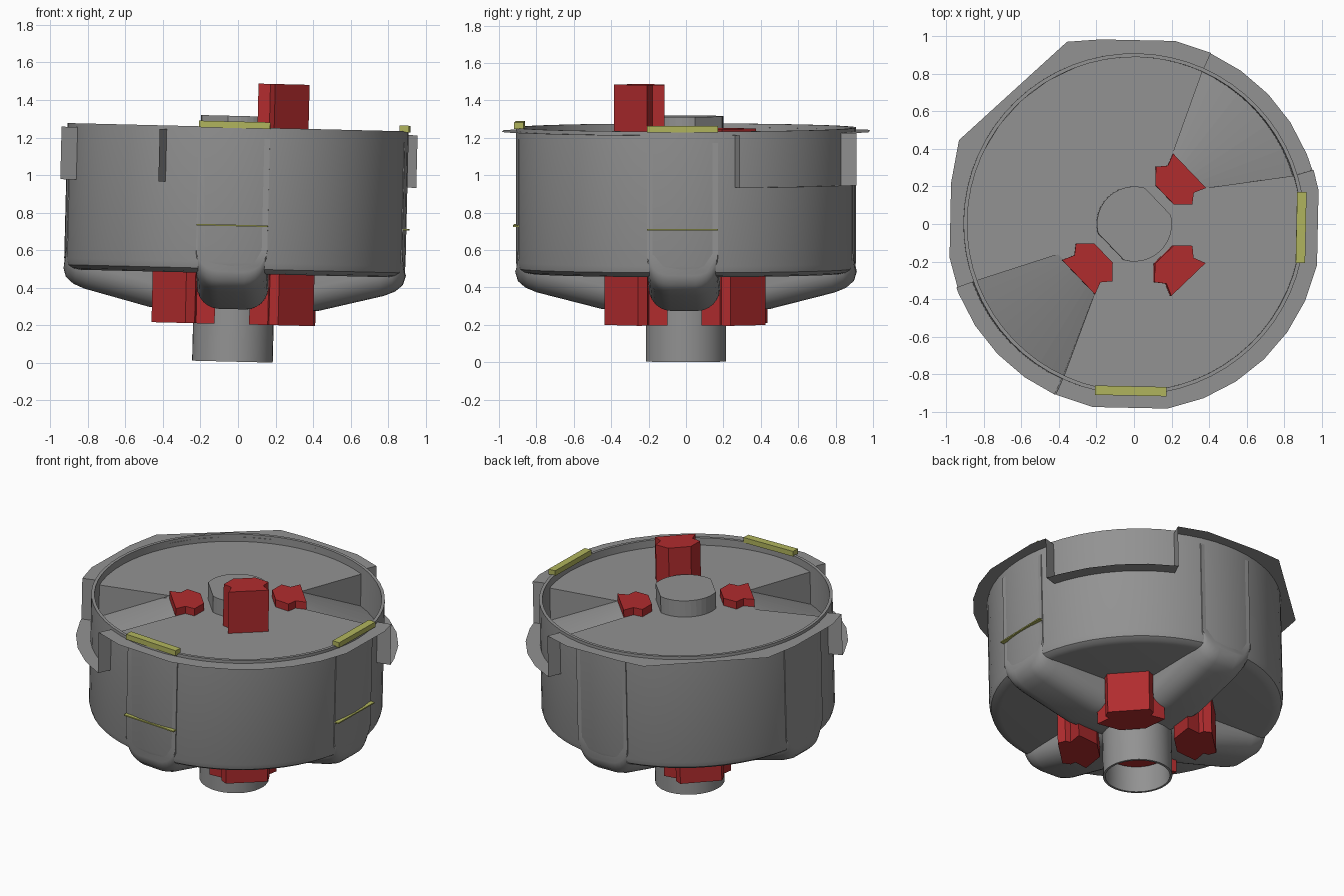
import bpy
import bmesh
from math import sin, cos, pi, radians, sqrt
from mathutils import Matrix, Vector

cube = bpy.data.objects.get("Cube")
if cube:
    bpy.data.objects.remove(cube, do_unlink=True)


def material(name, color):
    m = bpy.data.materials.new(name)
    m.use_nodes = True
    m.diffuse_color = (*color, 1)
    m.node_tree.nodes["Principled BSDF"].inputs["Base Color"].default_value = (*color, 1)
    return m


GREY = material("grey metal", (0.29, 0.29, 0.29))
RED = material("red", (0.44, 0.025, 0.027))
YELLOW = material("yellow", (0.44, 0.46, 0.11))
parts = []


def build(name, faces, mat, smooth=False, recalc=True):
    """Make an object from polygons given as lists of points."""
    bm = bmesh.new()
    for f in faces:
        bm.faces.new([bm.verts.new(p) for p in f])
    bmesh.ops.remove_doubles(bm, verts=bm.verts, dist=0.0004)
    if recalc:
        bmesh.ops.recalc_face_normals(bm, faces=bm.faces)
    me = bpy.data.meshes.new(name)
    bm.to_mesh(me)
    bm.free()
    me.materials.append(mat)
    ob = bpy.data.objects.new(name, me)
    bpy.context.collection.objects.link(ob)
    if smooth:
        bpy.ops.object.select_all(action='DESELECT')
        ob.select_set(True)
        bpy.context.view_layer.objects.active = ob
        bpy.ops.object.shade_smooth_by_angle(angle=radians(35))
    parts.append(ob)
    return ob


def polar(r, deg, z):
    return Vector((r * cos(radians(deg)), r * sin(radians(deg)), z))


def strips(rows, closed=False):
    """Quads between consecutive rows of points."""
    out = []
    for a, b in zip(rows, rows[1:]):
        n = len(a)
        for i in range(n if closed else n - 1):
            j = (i + 1) % n
            out.append([a[i], a[j], b[j], b[i]])
    return out


def lathe(profile, n=64):
    return strips([[polar(r, 360 * i / n, z) for i in range(n)] for r, z in profile], True)


def prism(outline, z0, z1):
    low = [Vector((x, y, z0)) for x, y in outline]
    high = [Vector((x, y, z1)) for x, y in outline]
    return [low, high] + strips([low, high], True)


RIM, DISC, FLANGE, STEP = 0.89, 1.20, 1.23, 0.95

# drum wall with rounded lower edge and thin rim
build("drum", lathe([(0.1, 0.47), (0.84, 0.47), (0.875, 0.478), (0.9, 0.495), (0.91, 0.53),
                     (0.91, 1.25), (RIM, 1.25), (RIM, 0.93)]), GREY, True)

# rounded arms crossing beneath the drum and running up its sides
HALF, FILLET = 0.19, 0.12


def arm_section(r, z):
    pts = []
    for side in (-1, 1):
        arc = [(side * HALF, 1.19), (side * HALF, 0.56)]
        for k in range(7):
            a = k * pi / 12
            arc.append((side * (HALF - FILLET * (1 - cos(a))), z + FILLET * (1 - sin(a))))
        pts += arc if side < 0 else arc[::-1]
    s = 1 if r > 0 else -1
    return [Vector((s * sqrt(max(r * r - t * t, 0)), t, h)) for t, h in pts]


half = [(0.45, 0.28), (0.8, 0.37), (0.86, 0.395), (0.9, 0.43), (0.915, 0.48)]
stations = [(-r, z) for r, z in reversed(half)] + half
rows = [arm_section(r, z) for r, z in stations]
arm = strips(rows) + [rows[0], rows[-1]]
build("arm_side", arm, GREY, True)
turn = Matrix.Rotation(pi / 2, 3, 'Z')
build("arm_front", [[turn @ p for p in f] for f in arm], GREY, True)

# two ramped slots: edge angles and inner corners
slots = [(18, 67, (0.38, 0.20), (0.20, 0.38)),
         (201, 246.5, (-0.40, -0.17), (-0.20, -0.37))]


def arc(a, b, r, z, n=10):
    return [polar(r, a + (b - a) * i / n, z) for i in range(n + 1)]


# top disc, cut out where the slots are
disc = []
for k, (a, b, p, q) in enumerate(slots):
    end = slots[1][0] if k == 0 else slots[0][0] + 360
    disc += [Vector((*p, DISC)), Vector((*q, DISC))] + arc(b, end, RIM, DISC, 30)
build("top_disc", [disc], GREY)

for k, (a, b, p, q) in enumerate(slots):
    p, q = Vector((*p, DISC)), Vector((*q, DISC))
    inner = [p.lerp(q, i / 10) for i in range(11)]
    build("slot_ramp_%d" % k, strips([inner, arc(a, b, RIM, STEP + 0.03)]), GREY)
    for side, (deg, c) in enumerate(((a, p), (b, q))):
        build("slot_wall_%d_%d" % (k, side),
              [[c, polar(RIM, deg, DISC), polar(RIM, deg, STEP + 0.03)],
               [polar(RIM, deg, FLANGE), polar(1, deg, FLANGE),
                polar(1, deg, STEP), polar(RIM, deg, STEP)]], GREY)

# faceted flange with one clipped corner, stepped down at the slots
edge = {}
for base in range(0, 360, 90):
    for d in (11.5, 23, 34, 45, 56, 67, 78.5):
        if not 105 < base + d < 160:
            edge[base + d] = 1.0
for a, b, p, q in slots:
    edge[a] = edge[b] = 1.0
edge[111.4] = edge[155.6] = 1.035
angles = sorted(edge)
flange = []
for a, b in zip(angles, angles[1:] + [angles[0] + 360]):
    mid = (a + b) / 2
    z = STEP if any(s[0] < mid < s[1] for s in slots) else FLANGE
    n = 4
    o1, o2 = polar(edge[a], a, z), polar(edge[b % 360], b, z)
    outer = [o1.lerp(o2, i / n) for i in range(n + 1)]
    flange += strips([arc(a, b, RIM, z, n), outer])
build("flange", flange, GREY)

# hubs: open tube below, cap with two flats above
build("hub_tube", lathe([(0.2, 0.3), (0.2, 0), (0.215, 0), (0.215, 0.32)], 40), GREY, True)
cap = [polar(0.2, d, 0).xy for d in list(range(75, 196, 10)) + list(range(255, 376, 10))]
build("hub_cap", prism(cap, DISC - 0.05, 1.31), GREY)
build("hub_core", prism([polar(0.19, d, 0).xy for d in range(0, 360, 15)], 0.17, 0.3), RED)


# red grooved posts on the diagonals
def post(name, half_outline, deg, z0, z1):
    pts = half_outline + [(r, -t) for r, t in reversed(half_outline)]
    c, s = cos(radians(deg)), sin(radians(deg))
    build(name, prism([(r * c - t * s, r * s + t * c) for r, t in pts], z0, z1), RED)


upper = [(0.41, 0.127), (0.345, 0.1), (0.295, 0.14), (0.225, 0.07)]
lower = [(0.48, 0.13), (0.43, 0.15), (0.4, 0.13), (0.34, 0.21), (0.24, 0.08)]
for deg, top in ((45, 1.25), (225, 1.25), (315, 1.485)):
    post("upper_post_%d" % deg, upper, deg, DISC - 0.08, top)
for deg in (45, 135, 225, 315):
    post("lower_post_%d" % deg, lower, deg, 0.2, 0.49)

# yellow rim markers and thin mid-height plates
for name, deg in (("front", -90), ("left", 0)):
    rot = Matrix.Rotation(radians(deg), 3, 'Z')

    def slab(r0, r1):
        box = [(r0, -HALF), (r1, -HALF), (r1, HALF), (r0, HALF)]
        return [(rot @ Vector((x, y, 0))).xy for x, y in box]
    build(name + "_marker", prism(slab(0.865, 0.915), 1.245, 1.28), YELLOW)
    build(name + "_plate", prism(slab(0.86, 0.922), 0.722, 0.73), YELLOW)

# slight lean of the whole assembly
pivot = Matrix.Translation((0, 0, 1.22))
lean = pivot @ Matrix.Rotation(radians(1.4), 4, 'Y') @ Matrix.Rotation(radians(-1.2), 4, 'Z') @ pivot.inverted()
low = min((lean @ v.co).z for o in parts for v in o.data.vertices)
for o in parts:
    o.data.transform(Matrix.Translation((0, 0, -low)) @ lean)
